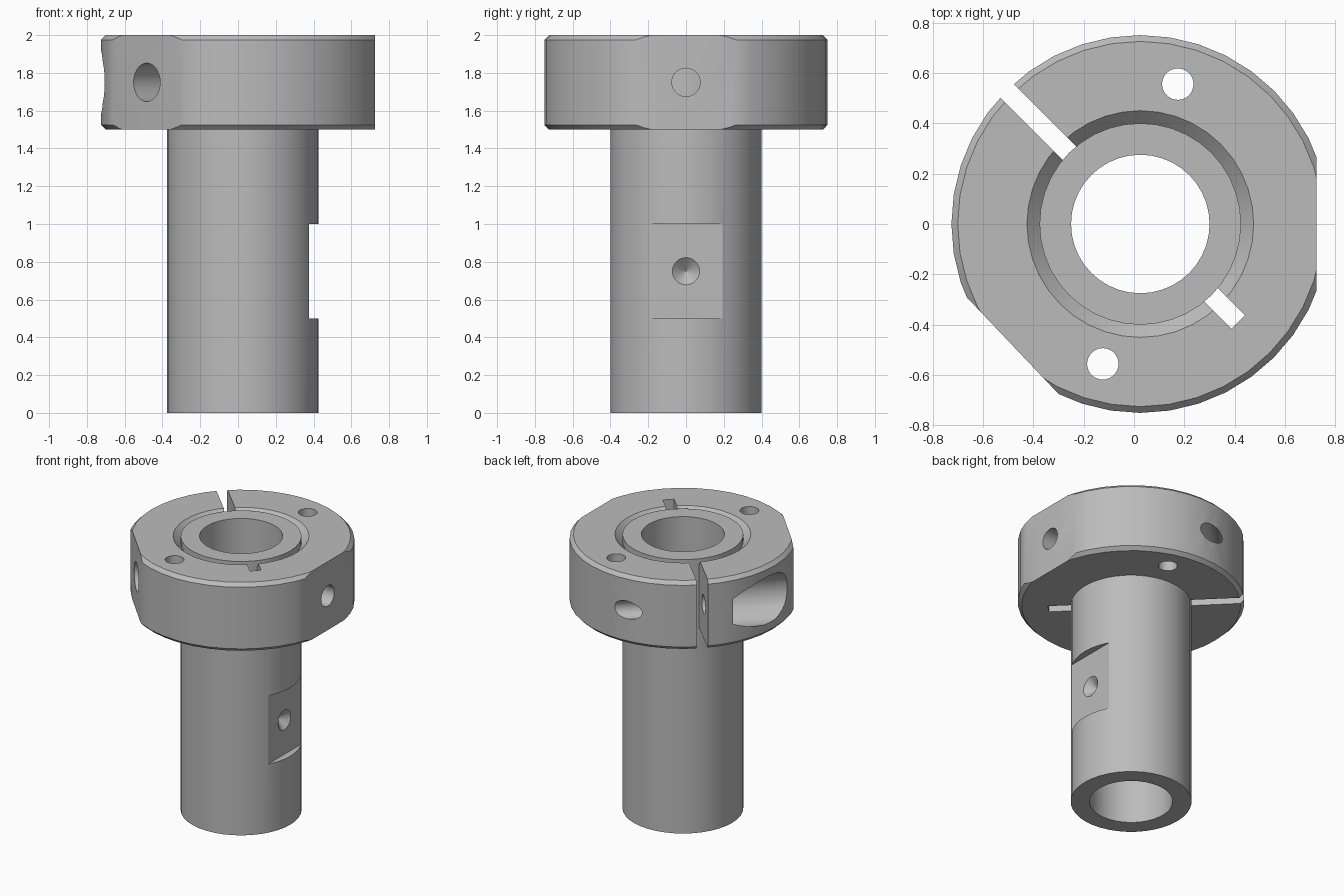
import bpy, bmesh, math
from mathutils import Matrix, Vector

if "Cube" in bpy.data.objects:
    bpy.data.objects.remove(bpy.data.objects["Cube"])

AXIS_X = 0.025          # the shaft axis sits slightly off centre
COLLAR_Z = 1.75         # mid height of the collar

steel = bpy.data.materials.new("grey_steel")
steel.use_nodes = True
GREY = (0.5, 0.5, 0.5, 1)
steel.diffuse_color = GREY
steel.node_tree.nodes["Principled BSDF"].inputs["Base Color"].default_value = GREY


def make_object(name, bm):
    bmesh.ops.recalc_face_normals(bm, faces=bm.faces)
    mesh = bpy.data.meshes.new(name)
    bm.to_mesh(mesh)
    bm.free()
    mesh.materials.append(steel)
    obj = bpy.data.objects.new(name, mesh)
    bpy.context.collection.objects.link(obj)
    return obj


def lathe(name, profile, sides):
    """Revolve a closed (radius, z) profile about the shaft axis."""
    bm = bmesh.new()
    rings = []
    for i in range(sides):
        a = math.tau * i / sides
        rings.append([bm.verts.new((AXIS_X + r * math.cos(a), r * math.sin(a), z))
                      for r, z in profile])
    n = len(profile)
    for i in range(sides):
        here, after = rings[i], rings[(i + 1) % sides]
        for j in range(n):
            k = (j + 1) % n
            bm.faces.new((here[j], after[j], after[k], here[k]))
    return make_object(name, bm)


def polar(distance, degrees, z=COLLAR_Z):
    a = math.radians(degrees)
    return Vector((AXIS_X + distance * math.cos(a), distance * math.sin(a), z))


def box(name, distance, degrees, size, z=COLLAR_Z):
    """Box whose local x points outward along the given direction."""
    bm = bmesh.new()
    place = (Matrix.Translation(polar(distance, degrees, z))
             @ Matrix.Rotation(math.radians(degrees), 4, "Z")
             @ Matrix.Diagonal((*size, 1)))
    bmesh.ops.create_cube(bm, size=1, matrix=place)
    return make_object(name, bm)


def rod(name, start, end, radius, tip=None):
    """Cylinder, or cone when a tip radius is given, between two points."""
    bm = bmesh.new()
    axis = end - start
    place = (Matrix.Translation((start + end) / 2)
             @ axis.to_track_quat("Z", "Y").to_matrix().to_4x4())
    bmesh.ops.create_cone(bm, cap_ends=True, segments=28, radius1=radius,
                          radius2=radius if tip is None else tip,
                          depth=axis.length, matrix=place)
    return make_object(name, bm)


def carve(obj, cutters):
    """Subtract each cutter and shade the finished part."""
    bpy.context.view_layer.objects.active = obj
    for cutter in cutters:
        mod = obj.modifiers.new(cutter.name, "BOOLEAN")
        mod.operation = "DIFFERENCE"
        mod.solver = "EXACT"
        mod.object = cutter
        bpy.ops.object.modifier_apply(modifier=mod.name)
        bpy.data.objects.remove(cutter)
    bpy.ops.object.select_all(action="DESELECT")
    obj.select_set(True)
    bpy.ops.object.shade_smooth_by_angle(angle=math.radians(28))


# Hollow shaft with a shallow flat and a drilled dimple
shaft = lathe("hollow_shaft", [(0.275, 0), (0.4, 0), (0.4, 2), (0.275, 2)], 40)
carve(shaft, [
    box("shaft_flat_cutter", 0.45, 0, (0.2, 1, 0.5), 0.75),
    rod("dimple_cutter", polar(0.355, 0, 0.75), polar(0.29, 0, 0.75), 0.078, 0.001),
])

# Clamp collar with chamfered rims and a chamfered bore mouth
collar = lathe("clamp_collar", [
    (0.4, 1.5), (0.725, 1.5), (0.75, 1.525), (0.75, 1.975),
    (0.725, 2), (0.45, 2), (0.4, 1.95)], 40)

SIDE_FLAT, SCREW_FLAT, SLIT = 0, 223.5, 135
along = Vector((math.cos(math.radians(SLIT + 90)), math.sin(math.radians(SLIT + 90)), 0))
clamp = polar(0.575, SLIT)

cutters = [
    # two flats on the rim
    box("side_flat_cutter", 0.8, SIDE_FLAT, (0.2, 1, 1)),
    box("screw_flat_cutter", 0.8, SCREW_FLAT, (0.2, 1, 1)),
    # slit through one wall and part of the opposite wall
    box("slit_cutter", 0.225, SLIT, (1.55, 0.075, 1)),
    # radial screw holes
    rod("side_hole_cutter", polar(0.35, SIDE_FLAT), polar(0.9, SIDE_FLAT), 0.075),
    rod("screw_hole_cutter", polar(0.35, SCREW_FLAT), polar(0.9, SCREW_FLAT), 0.102),
    # clamp screw hole across the slit, with a counterbore
    rod("clamp_hole_cutter", clamp - along, clamp + along * 0.5, 0.065),
    rod("counterbore_cutter", clamp + along * 0.21, clamp + along, 0.172),
]
# pair of vertical pin holes
for angle in (75, 255):
    cutters.append(rod("pin_hole_cutter", polar(0.575, angle, 1.3),
                       polar(0.575, angle, 2.2), 0.0625))
carve(collar, cutters)
